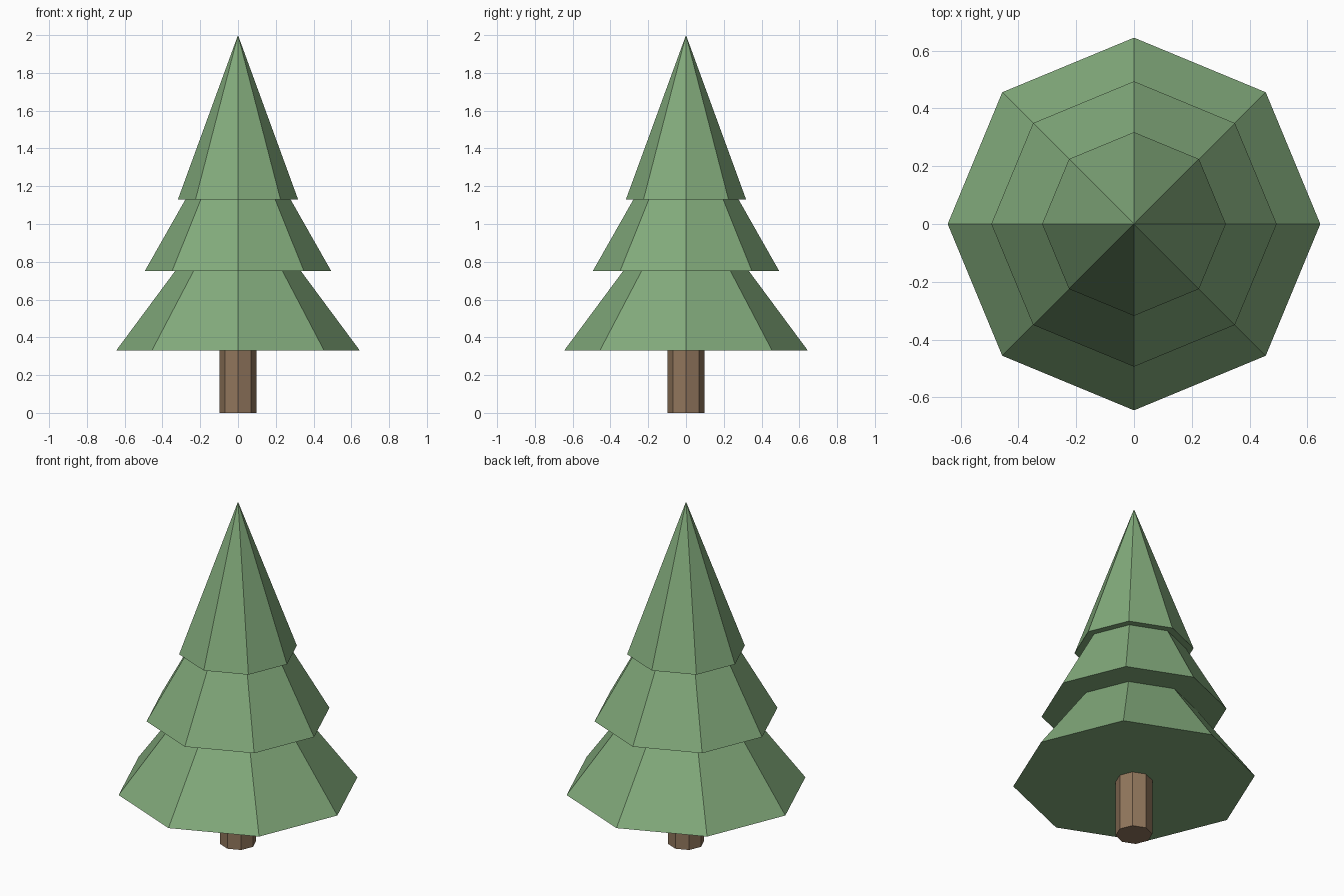
import bpy

if "Cube" in bpy.data.objects:
    bpy.data.objects.remove(bpy.data.objects["Cube"])


def make_material(name, color):
    mat = bpy.data.materials.new(name)
    mat.diffuse_color = (*color, 1.0)
    mat.use_nodes = True
    mat.node_tree.nodes["Principled BSDF"].inputs["Base Color"].default_value = mat.diffuse_color
    return mat


def add_cone(name, r_bottom, r_top, z_bottom, z_top, mat):
    """Eight-sided flat-shaded cone or prism, with a corner on each axis."""
    bpy.ops.mesh.primitive_cone_add(
        vertices=8, radius1=r_bottom, radius2=r_top,
        depth=z_top - z_bottom, location=(0, 0, (z_bottom + z_top) / 2))
    obj = bpy.context.object
    obj.name = name
    obj.data.materials.append(mat)
    return obj


leaf_green = make_material("leaf green", (0.225, 0.405, 0.200))
bark_brown = make_material("bark brown", (0.285, 0.182, 0.108))

# Trunk, reaching just inside the lowest tier
add_cone("trunk", 0.098, 0.098, 0.0, 0.40, bark_brown)

# Foliage tiers: name, radius, base height, tip height
tiers = [
    ("lower_foliage", 0.645, 0.33, 1.20),
    ("middle_foliage", 0.494, 0.75, 1.62),
    ("upper_foliage", 0.318, 1.13, 2.00),
]
for name, radius, base, tip in tiers:
    add_cone(name, radius, 0.0, base, tip, leaf_green)
